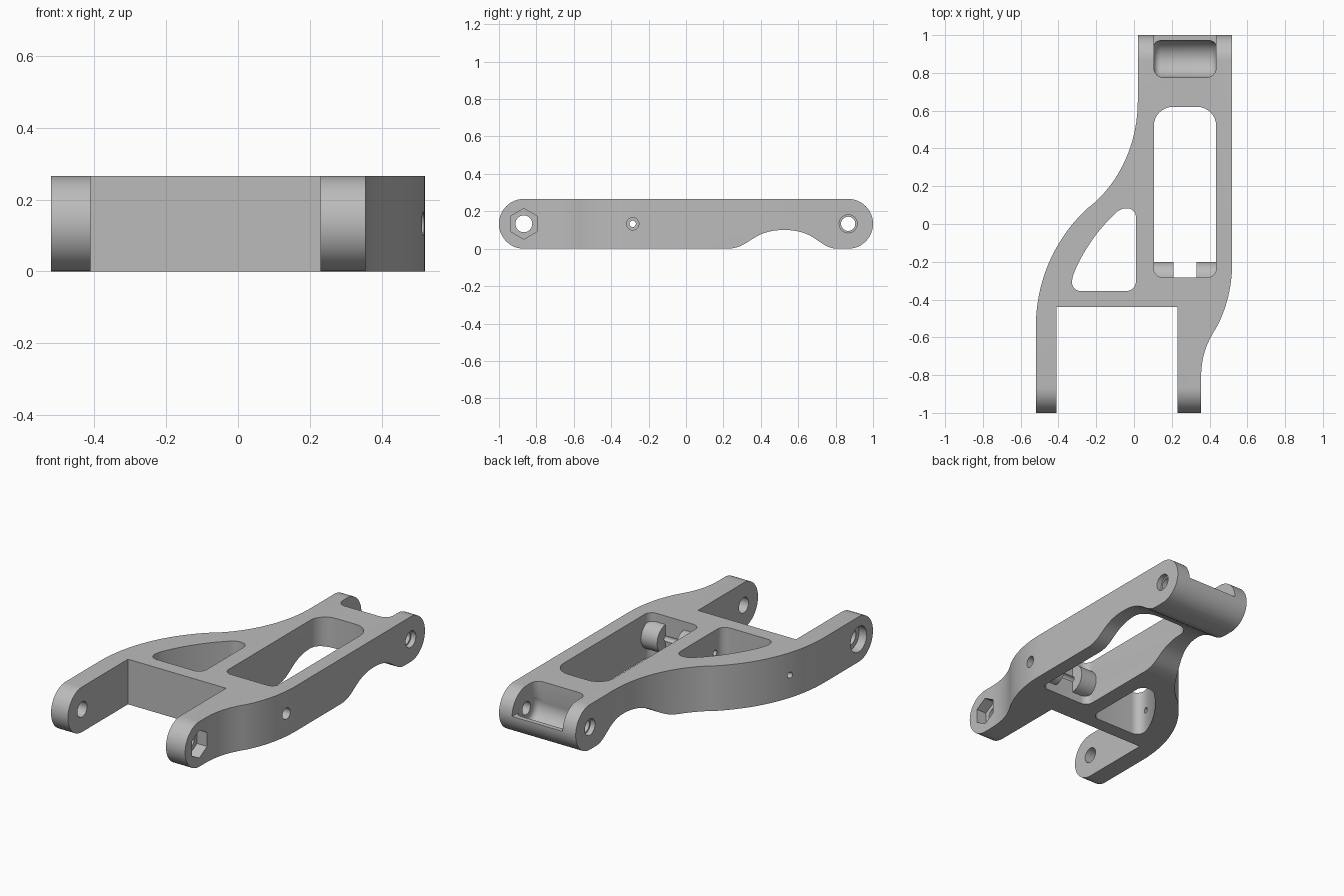
import bpy, bmesh, math
from mathutils import Vector

cube = bpy.data.objects.get("Cube")
if cube:
    bpy.data.objects.remove(cube)

grey = bpy.data.materials.new("matte grey")
grey.use_nodes = True
COLOUR = (0.5, 0.5, 0.5, 1)
grey.diffuse_color = COLOUR
grey.node_tree.nodes["Principled BSDF"].inputs["Base Color"].default_value = COLOUR

H = 0.266          # overall height
R = H / 2          # end rounding and axis height
BACK, FRONT, MID = 0.867, -0.867, -0.285


def bezier(a, b, c, d, n=20):
    a, b, c, d = map(Vector, (a, b, c, d))
    return [a*(1-t)**3 + 3*b*t*(1-t)**2 + 3*c*t*t*(1-t) + d*t**3
            for t in (i / n for i in range(n + 1))]


def rounded(corners):
    """Polygon from (x, y, radius) corners."""
    out, n = [], len(corners)
    for i, (x, y, r) in enumerate(corners):
        p = Vector((x, y))
        if not r:
            out.append(p)
            continue
        u = (Vector(corners[i - 1][:2]) - p).normalized()
        v = (Vector(corners[(i + 1) % n][:2]) - p).normalized()
        out += bezier(p + u*r, p + u*r*.45, p + v*r*.45, p + v*r, 8)
    return out


def prism(name, pts, lo, hi, axis="z"):
    """Extrude a profile: xy along z, or yz along x."""
    place = (lambda p, h: (p[0], p[1], h)) if axis == "z" else (lambda p, h: (h, p[0], p[1]))
    bm = bmesh.new()
    a = [bm.verts.new(place(p, lo)) for p in pts]
    b = [bm.verts.new(place(p, hi)) for p in pts]
    bm.faces.new(a[::-1])
    bm.faces.new(b)
    for i in range(len(pts)):
        j = (i + 1) % len(pts)
        bm.faces.new((a[i], a[j], b[j], b[i]))
    if bm.calc_volume(signed=True) < 0:
        bmesh.ops.reverse_faces(bm, faces=bm.faces)
    mesh = bpy.data.meshes.new(name)
    bm.to_mesh(mesh)
    bm.free()
    ob = bpy.data.objects.new(name, mesh)
    bpy.context.collection.objects.link(ob)
    mesh.materials.append(grey)
    return ob


def disc(y, r, n=48, start=0.0, z=R):
    return [(y + r*math.cos(start + math.tau*i/n), z + r*math.sin(start + math.tau*i/n))
            for i in range(n)]


def bevel(ob, width):
    m = ob.modifiers.new("bevel", "BEVEL")
    m.width, m.segments, m.limit_method, m.angle_limit = width, 5, "ANGLE", math.radians(50)


def combine(ob, tool, op):
    bpy.context.view_layer.update()
    m = ob.modifiers.new(op, "BOOLEAN")
    m.operation, m.solver, m.object = op, "EXACT", tool
    bpy.context.view_layer.objects.active = ob
    bpy.ops.object.modifier_apply(modifier=m.name)
    bpy.data.objects.remove(tool)


# Plan outline: two fork arms, swept flanks and a straight rear arm
plan = [(-.41, -.44), (-.41, -1.1), (-.52, -1.1)]
plan += bezier((-.52, -.55), (-.52, -.3), (-.42, -.08), (-.25, .08))
plan += bezier((-.25, .08), (-.1, .19), (.02, .4), (.02, .65))[1:]
plan += [(.02, 1.1), (.52, 1.1)]
plan += bezier((.52, -.2), (.52, -.34), (.485, -.46), (.435, -.55))
plan += bezier((.435, -.55), (.385, -.63), (.355, -.7), (.355, -.82))[1:]
plan += [(.355, -1.1), (.23, -1.1), (.23, -.44)]
body = prism("suspension_arm", plan, -.1, H + .1)

# Side profile: rounded ends and an arch under the rear
side = [(-1 + R - R*math.sin(math.pi*i/24), R + R*math.cos(math.pi*i/24)) for i in range(25)]
side += bezier((.22, 0), (.34, 0), (.35, .1), (.525, .1))
side += bezier((.525, .1), (.7, .1), (.71, 0), (.81, 0))[1:]
side += [(1 - R + R*math.sin(math.pi*i/24), R - R*math.cos(math.pi*i/24)) for i in range(25)]
combine(body, prism("side_profile", side, -1, 1, "x"), "INTERSECT")

# Long window and triangular window
window = rounded([(.105, -.282, .045), (.435, -.282, .045), (.435, .62, .1), (.105, .62, .1)])
combine(body, prism("long_window", window, -.1, .4), "DIFFERENCE")
slope = bezier((-.11, .045), (-.2, -.04), (-.28, -.16), (-.322, -.27), 14)
triangle = rounded([(.01, -.355, .05), (.01, .083, .045), (-.072, .083, .03)]
                   + [(p.x, p.y, 0) for p in slope] + [(-.34, -.355, .06)])
combine(body, prism("triangle_window", triangle, -.1, .4), "DIFFERENCE")

# Rear pocket: round trough, open above and behind
trough = prism("trough", disc(BACK + .006, .098), .105, .435, "x")
bevel(trough, .035)
combine(body, trough, "DIFFERENCE")
opening = rounded([(.105, .776, .05), (.435, .776, .05), (.435, 1.1, 0), (.105, 1.1, 0)])
combine(body, prism("pocket_opening", opening, R + .002, .4), "DIFFERENCE")

# Pair of rounded lugs at the front of the long window
for lo, hi in ((.09, .21), (.33, .45)):
    combine(body, prism("lug", disc(MID, .083), lo, hi, "x"), "UNION")

# Bolt holes, counterbores and the hexagonal nut seat: centre, radius, x range, sides
holes = [
    (BACK, .038, -.1, .7, 40), (BACK, .048, .49, .7, 40), (BACK, .048, -.1, .05, 40),
    (FRONT, .045, -.7, .7, 40), (FRONT, .075, -.7, -.47, 40), (FRONT, .082, .29, .7, 6),
    (MID, .017, -.7, .7, 24), (MID, .033, .47, .7, 32),
]
for y, r, lo, hi, n in holes:
    combine(body, prism("hole", disc(y, r, n, math.pi / 2), lo, hi, "x"), "DIFFERENCE")

bpy.ops.object.select_all(action="DESELECT")
body.select_set(True)
bpy.context.view_layer.objects.active = body
bpy.ops.object.shade_smooth_by_angle(angle=math.radians(30))
